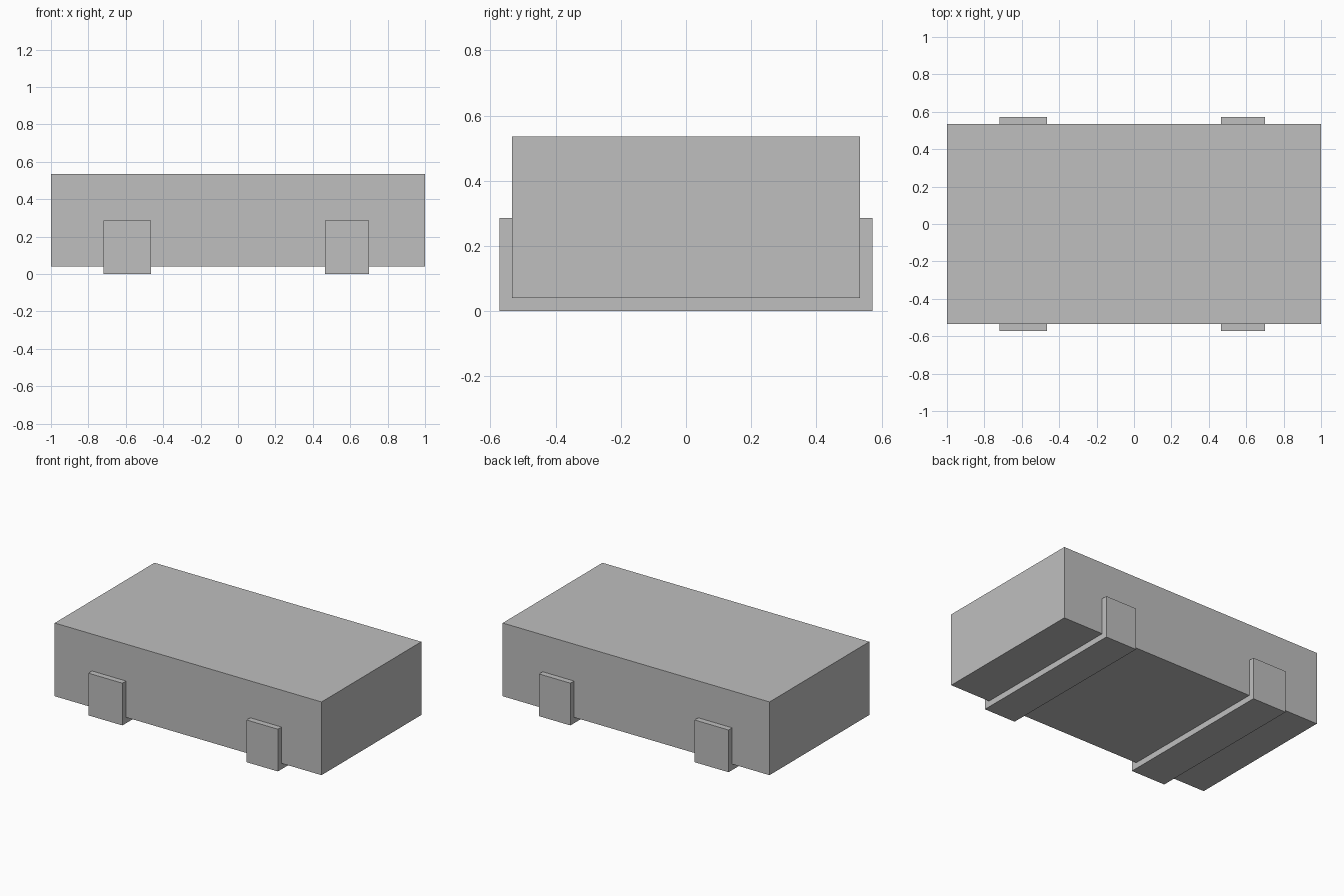
import bpy

cube = bpy.data.objects.get("Cube")
if cube:
    bpy.data.objects.remove(cube, do_unlink=True)

# Single plain grey material
grey = bpy.data.materials.new("plain_grey")
grey.use_nodes = True
colour = (0.52, 0.52, 0.52, 1)
grey.diffuse_color = colour
grey.node_tree.nodes["Principled BSDF"].inputs["Base Color"].default_value = colour


def box(name, low, high):
    """Axis-aligned box between two corners."""
    bpy.ops.mesh.primitive_cube_add(size=1)
    obj = bpy.context.object
    obj.name = name
    obj.location = [(a + b) / 2 for a, b in zip(low, high)]
    obj.scale = [b - a for a, b in zip(low, high)]
    bpy.ops.object.transform_apply(location=True, rotation=False, scale=True)
    obj.data.materials.append(grey)
    return obj


# Main slab
box("body", (-1, -0.534, 0.04), (1, 0.534, 0.536))

# Two runners crossing under the slab and rising up its front and back
for name, x0, x1 in (("right_runner", -0.72, -0.465), ("left_runner", 0.465, 0.70)):
    box(name, (x0, -0.573, 0), (x1, 0.573, 0.286))
